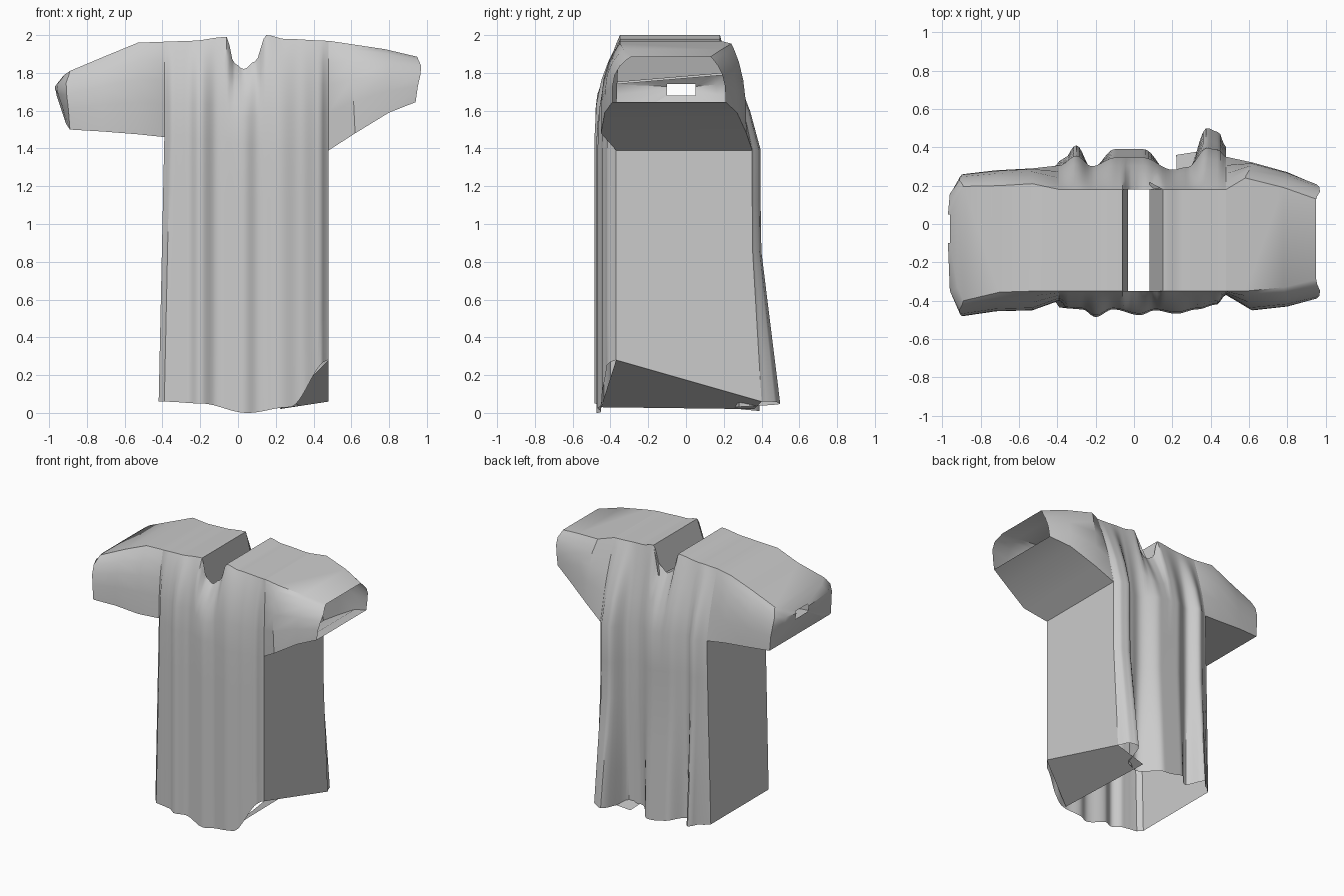
import bpy
import math

cube = bpy.data.objects.get("Cube")
if cube:
    bpy.data.objects.remove(cube, do_unlink=True)

cloth = bpy.data.materials.new("light_grey_cloth")
cloth.use_nodes = True
GREY = (0.6, 0.6, 0.6, 1)
cloth.diffuse_color = GREY
cloth.node_tree.nodes["Principled BSDF"].inputs["Base Color"].default_value = GREY


def curve(keys, x):
    """Smoothly interpolate (position, value) keys."""
    if x <= keys[0][0]:
        return keys[0][1]
    for (a, va), (b, vb) in zip(keys, keys[1:]):
        if x <= b:
            t = (1 - math.cos(math.pi * (x - a) / (b - a))) / 2
            return va + (vb - va) * t
    return keys[-1][1]


def sheet(name, lines, skip=lambda i, j: False, angle=40):
    """Skin a grid of points, given as rows of equal length."""
    n = len(lines[0])
    verts = [p for line in lines for p in line]
    faces = [(i * n + j, (i + 1) * n + j, (i + 1) * n + j + 1, i * n + j + 1)
             for i in range(len(lines) - 1) for j in range(n - 1) if not skip(i, j)]
    mesh = bpy.data.meshes.new(name)
    mesh.from_pydata(verts, [], faces)
    mesh.materials.append(cloth)
    obj = bpy.data.objects.new(name, mesh)
    bpy.context.collection.objects.link(obj)
    bpy.ops.object.select_all(action='DESELECT')
    obj.select_set(True)
    bpy.context.view_layer.objects.active = obj
    bpy.ops.object.shade_smooth_by_angle(angle=math.radians(angle))


# Pleat depth across the front and back, hem height and shoulder height
FRONT = [(-.39, -.40), (-.35, -.44), (-.27, -.445), (-.2, -.485), (-.11, -.445), (.03, -.475),
         (.11, -.45), (.22, -.468), (.33, -.445), (.43, -.42), (.48, -.37)]
BACK = [(-.39, .30), (-.3, .41), (-.22, .29), (-.1, .39), (.05, .39), (.2, .25),
        (.28, .28), (.38, .5), (.44, .48), (.48, .40)]
BACK_HEM = [(-.39, .06), (-.2, .05), (.05, .01), (.25, .03), (.48, .06)]
FRONT_HEM = [(-.39, .06), (-.2, .05), (.05, 0), (.27, .03), (.48, .28)]
TOP = [(-.39, 1.965), (-.25, 1.97), (-.06, 1.99), (-.02, 1.85), (.03, 1.82),
       (.09, 1.86), (.15, 2.0), (.25, 1.98), (.48, 1.97)]
UNDERARM = [(-.39, 1.46), (.48, 1.39)]
NECK = (-.06, .15)
LOWER = (0, .2, .4, .6, .8)       # hem to underarm
UPPER = (0, .35, .6, .8, .93, 1)  # underarm to shoulder


def column(x):
    """One strip of cloth from front hem over the shoulder to back hem."""
    arm, top = curve(UNDERARM, x), curve(TOP, x)
    f, b = curve(FRONT, x), curve(BACK, x)
    front, back = [], []
    for t in LOWER:
        px = x - .03 * (1 - t) if x < -.35 else x
        for side, hem in ((front, curve(FRONT_HEM, x)), (back, curve(BACK_HEM, x))):
            y = f if side is front else .31 + (b - .31) * (1 - .55 * min(1, t * 1.6))
            side.append((px, y, hem + (arm - hem) * t))
    mid = .31 + (b - .31) * .45
    for t in UPPER:
        z = arm + (top - arm) * t
        front.append((x, f + (-.35 - f) * t ** 2.5, z))
        back.append((x, mid + (.18 - mid) * t ** 1.3, z))
    return front + back[::-1]


# Pleated body, left open at the neck and hem
xs = [-.39 + .87 * i / 58 for i in range(59)]
columns = [column(x) for x in xs]
half = len(LOWER) + len(UPPER)
sheet("tunic_body", columns,
      lambda i, j: j == half - 1 and NECK[0] < (xs[i] + xs[i + 1]) / 2 < NECK[1])


# Side panels below the arms
for name, col in (("right_side_panel", columns[0]), ("left_side_panel", columns[-1])):
    sheet(name, [[tuple(p + (q - p) * s / 6 for p, q in zip(col[i], col[-1 - i]))
                  for s in range(7)] for i in range(len(LOWER) + 1)])

# Hem of the left side, tucked in under its slanting edge
sheet("left_hem_fold", [[columns[-1][0], columns[-1][-1]],
                        [(.24, -.45, .03), (.22, .36, .02)]])


# Sleeves: each ring follows the armhole section and is fitted to a new box
def sleeve(name, col, rings):
    k = len(LOWER)
    base = col[k:-k]
    lines = [base + base[:1]]
    n = len(UPPER)
    for x_low, x_mid, x_top, y0, y1, z0, z1, inset in rings:
        ring = []
        for j in range(2 * n):
            t = UPPER[j] if j < n else UPPER[2 * n - 1 - j]
            x = curve([(0, x_low), (.8, x_mid), (1, x_top)], t)
            y = y0 + inset * t ** 4 if j < n else y1 - inset * .8 * t ** 3
            ring.append((x, y, z0 + (z1 - z0) * t))
        lines.append(ring + ring[:1])
    sheet(name, lines, angle=35)


sleeve("right_sleeve", columns[0], [
    (-.53, -.53, -.53, -.45, .29, 1.475, 1.96, .1),
    (-.72, -.72, -.70, -.455, .28, 1.49, 1.89, .1),
    (-.89, -.91, -.89, -.48, .26, 1.50, 1.81, .08),
    (-.91, -.96, -.92, -.36, .17, 1.53, 1.79, .03),
    (-.96, -.97, -.96, -.10, .05, 1.68, 1.74, 0)])
sleeve("left_sleeve", columns[-1], [
    (.62, .60, .58, -.45, .32, 1.48, 1.955, .1),
    (.80, .80, .78, -.43, .27, 1.59, 1.925, .1),
    (.94, .97, .95, -.39, .21, 1.645, 1.885, .1)])

# Neck facings turned down into the opening
for name, x, drop_x in (("right_neck_facing", NECK[0], -.03), ("left_neck_facing", NECK[1], .08)):
    top = curve(TOP, x)
    sheet(name, [[(x, -.35, top), (x, .18, top)],
                 [(drop_x, -.37, top - .25), (drop_x, .22, top - .2)]])
